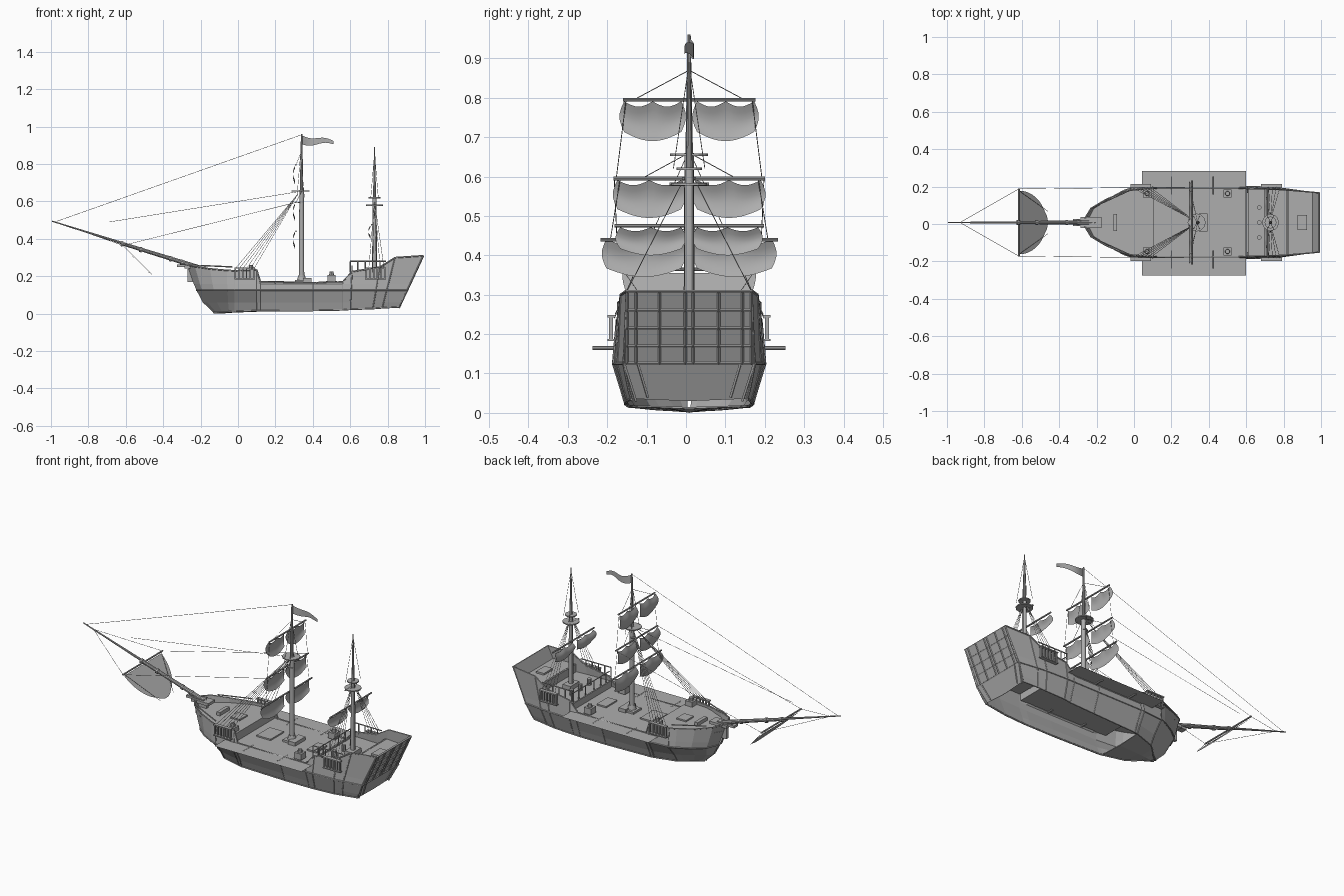
import bpy, bmesh, math
from mathutils import Vector

if "Cube" in bpy.data.objects:
    bpy.data.objects.remove(bpy.data.objects["Cube"], do_unlink=True)

CY = 0.008  # centreline
grey = bpy.data.materials.new("plain grey")
grey.use_nodes = True
grey.diffuse_color = (0.42, 0.42, 0.42, 1)
grey.node_tree.nodes["Principled BSDF"].inputs["Base Color"].default_value = (0.42, 0.42, 0.42, 1)


def finish(name, bm, smooth=False):
    bmesh.ops.translate(bm, verts=bm.verts, vec=(0, CY, 0))
    me = bpy.data.meshes.new(name)
    bm.to_mesh(me)
    bm.free()
    me.materials.append(grey)
    ob = bpy.data.objects.new(name, me)
    bpy.context.collection.objects.link(ob)
    if smooth:
        bpy.context.view_layer.objects.active = ob
        ob.select_set(True)
        bpy.ops.object.shade_smooth_by_angle()
        ob.select_set(False)
    return ob


def add_rod(bm, a, b, r1, r2=None, sides=6):
    a, b = Vector(a), Vector(b)
    d = b - a
    m = d.to_track_quat('Z', 'Y').to_matrix().to_4x4()
    m.translation = (a + b) / 2
    bmesh.ops.create_cone(bm, cap_ends=True, segments=sides, radius1=r1,
                          radius2=r1 if r2 is None else r2, depth=d.length, matrix=m)


def add_box(bm, c, s):
    vs = bmesh.ops.create_cube(bm, size=1)["verts"]
    bmesh.ops.scale(bm, verts=vs, vec=s)
    bmesh.ops.translate(bm, verts=vs, vec=c)


def rods(name, items, r, sides=6):
    bm = bmesh.new()
    for a, b in items:
        add_rod(bm, a, b, r, sides=sides)
    return finish(name, bm, sides > 6)


def boxes(name, items):
    bm = bmesh.new()
    for c, s in items:
        add_box(bm, c, s)
    return finish(name, bm)


def both(items):  # mirror pairs of points across the centreline
    flip = lambda p: (p[0], -p[1], p[2])
    return items + [(flip(a), flip(b)) for a, b in items]


# Hull stations: x at keel, x at rail, half width, keel z, rail z, bottom fullness
STATIONS = [(-.10, -.27, .012, .0, .26, .5), (-.09, -.23, .08, .0, .252, .2),
            (-.07, -.15, .13, .002, .24, .3), (-.045, -.06, .17, .004, .232, .45),
            (-.02, -.02, .183, .006, .23, .55),
            (.10, .10, .193, .01, .235, .72), (.12, .12, .193, .01, .17, .74),
            (.4, .4, .193, .011, .166, .8), (.56, .56, .193, .014, .17, .82),
            (.6, .61, .193, .017, .225, .84), (.72, .76, .188, .021, .25, .85),
            (.77, .84, .182, .025, .30, .86), (.86, .99, .167, .03, .31, .88)]
OPEN_FROM = 5  # the bottom is open aft of this station


def station_x(st, z):  # raked and, at the bow, curved
    t = (z - st[3]) / (st[4] - st[3])
    return st[0] + (st[1] - st[0]) * (t ** .45 if st[0] < 0 else t)


def section(st):
    w, zb, zt, f = st[2:]
    pts = [(0, zb), (w * f, zb + .006), (w * (.35 + .65 * f), .06), (w, .125),
           (w * .985, .16), (w * .95, zt)]
    return [Vector((station_x(st, z), y, z)) for y, z in pts]


SECTIONS = [section(s) for s in STATIONS]
bm = bmesh.new()
for side in (1, -1):
    grid = [[bm.verts.new((p.x, side * p.y, p.z)) for p in s] for s in SECTIONS]
    for k, (a, b) in enumerate(zip(grid, grid[1:])):
        for i in range(1 if k >= OPEN_FROM else 0, 5):
            bm.faces.new((a[i], b[i], b[i + 1], a[i + 1]))
    if side == 1:
        left = grid[-1]
    else:
        for i in range(5):  # transom
            bm.faces.new((left[i], left[i + 1], grid[-1][i + 1], grid[-1][i]))
bmesh.ops.remove_doubles(bm, verts=bm.verts, dist=.0005)
bmesh.ops.recalc_face_normals(bm, faces=bm.faces)
bmesh.ops.delete(bm, geom=[v for v in bm.verts if not v.link_faces], context='VERTS')
hull = finish("hull", bm)
sol = hull.modifiers.new("planking", 'SOLIDIFY')
sol.thickness = .005

# Wales along the hull and upright ribs
wales = []
for row in (1, 3, 5):
    wales += [(a[row], b[row]) for a, b in zip(SECTIONS, SECTIONS[1:])]
rods("hull_wales", both(wales), .004)
ribs = []
for s in SECTIONS[4:]:
    ribs += list(zip(s[1:], s[2:]))
rods("hull_ribs", both(ribs), .003)


# Transom lattice
def transom(y, z):
    return (.862 + (z - .03) * .464, y, z)


lattice = [(transom(-.16, z), transom(.16, z)) for z in (.125, .17, .215, .26, .308)]
lattice += both([(transom(y, .125), transom(y, .308)) for y in (.01, .075, .135, .158)])
lattice += both([(transom(.135, .03), transom(.165, .125)), (transom(.105, .04), transom(.13, .125))])
rods("transom_lattice", lattice, .004, 4)


# Decks
def deck(name, stations, z):
    bm = bmesh.new()
    rows = [[bm.verts.new((station_x(st, z), k * st[2] * .95, z)) for k in (-1, 1)]
            for st in stations]
    for a, b in zip(rows, rows[1:]):
        bm.faces.new((a[0], b[0], b[1], a[1]))
    finish(name, bm)


deck("bow_deck", STATIONS[:6], .215)
deck("quarter_deck", STATIONS[9:], .2)
deck("poop_deck", STATIONS[11:], .245)
bm = bmesh.new()
bm.faces.new([bm.verts.new((.32 + sx * .278, -.004 + sy * .28, .168))
              for sx, sy in ((-1, -1), (1, -1), (1, 1), (-1, 1))])
finish("waist_deck", bm)
boxes("deck_breaks", [((.1, 0, .192), (.008, .36, .046)), ((.6, 0, .185), (.008, .36, .04)),
                      ((.82, 0, .222), (.008, .34, .046))])

# Beakhead and bowsprit
boxes("beakhead", [((-.23, 0, .25), (.11, .06, .016)), ((-.27, 0, .257), (.11, .035, .014)),
                   ((-.235, 0, .205), (.07, .02, .07))])
bm = bmesh.new()
add_rod(bm, (-.2, 0, .245), (-.62, 0, .375), .012, .009, 10)
add_rod(bm, (-.5, 0, .34), (-.995, 0, .495), .008, .003, 10)
for x in (-.3, -.36, -.52, -.62):
    z = .245 - (x + .2) * .31
    add_rod(bm, (x - .006, 0, z), (x + .006, 0, z - .003), .014, sides=10)
finish("bowsprit", bm, True)

# Masts with tops
bm = bmesh.new()
add_rod(bm, (.34, 0, .165), (.34, 0, .66), .0145, .012, 12)
add_rod(bm, (.34, 0, .64), (.34, 0, .96), .010, .004, 10)
add_rod(bm, (.34, 0, .17), (.34, 0, .205), .026, .018, 12)
finish("main_mast", bm, True)
bm = bmesh.new()
add_rod(bm, (.73, 0, .2), (.73, 0, .62), .013, .011, 12)
add_rod(bm, (.73, 0, .6), (.73, 0, .89), .009, .003, 10)
finish("mizzen_mast", bm, True)
bm = bmesh.new()
for x, z, r in ((.335, .655, .048), (.335, .595, .018), (.73, .62, .032), (.73, .58, .045)):
    add_rod(bm, (x, 0, z - .003), (x, 0, z + .003), r, sides=12)
finish("mast_tops", bm)

# Yards
yards = [(.31, .168, .795), (.31, .192, .595), (.31, .225, .44),
         (.715, .19, .475), (.715, .05, .58), (-.615, .182, .365)]
rods("yards", [((x, -w, z), (x, w, z)) for x, w, z in yards], .0045, 8)


# Sails: two lobes each, hanging in scallops below a yard
def sail(name, x, z, w, h):
    bm = bmesh.new()
    n, m = 16, 5
    for side in (1, -1):
        rows = []
        for i in range(n + 1):
            u = i / n
            top = z - .004 - .13 * h * abs(math.sin(2 * math.pi * u))
            low = z - h * (.68 + .32 * math.sin(math.pi * (.1 + .8 * u)))
            row = []
            for j in range(m + 1):
                v = j / m
                y = .02 + (w - .02) * u + .012 * math.sin(math.pi * v) * (2 * u - 1)
                bulge = .012 * math.sin(math.pi * v)
                row.append(bm.verts.new((x - bulge, side * y, top + (low - top) * v)))
            rows.append(row)
        for a, b in zip(rows, rows[1:]):
            for j in range(m):
                bm.faces.new((a[j], a[j + 1], b[j + 1], b[j]))
    finish(name, bm, True)


sail("main_top_sail", .305, .795, .165, .105)
sail("main_middle_sail", .305, .595, .182, .1)
sail("main_lower_sail", .305, .445, .21, .1)
sail("mizzen_sail", .708, .475, .175, .075)

# Sprit sail, fanning down and aft
bm = bmesh.new()
rows = []
for i in range(11):
    t = i / 10
    w = .17 * math.sqrt(1 - .85 * t * t)
    rows.append([bm.verts.new((-.615 + .155 * t - .02 * t * k * k, w * k, .355 - .15 * t + .019 * t * k * k))
                 for k in (-1, -.6, -.2, .2, .6, 1)])
for a, b in zip(rows, rows[1:]):
    for j in range(5):
        bm.faces.new((a[j], b[j], b[j + 1], a[j + 1]))
finish("sprit_sail", bm, True)

# Pennant
bm = bmesh.new()
rows = []
for i in range(13):
    t = i / 12
    z = .93 - .015 * t - .008 * math.sin(2 * math.pi * t)
    rows.append([bm.verts.new((.34 + .17 * t, .012 * math.sin(5 * t), z + k * (.024 - .015 * t)))
                 for k in (-1, 1)])
for a, b in zip(rows, rows[1:]):
    bm.faces.new((a[0], b[0], b[1], a[1]))
finish("pennant", bm, True)

# Standing and running rigging
lines = [((-.98, 0, .49), (.335, 0, .955)), ((-.69, 0, .49), (.31, 0, .65))]
pairs = [((-.615, .18, .365), (.31, .19, .595)), ((-.93, 0, .475), (-.615, .18, .365)),
         ((.31, .14, .795), (.34, 0, .87)), ((.31, .16, .795), (.31, .185, .595)),
         ((.31, .175, .595), (.31, .2, .44)), ((.31, .12, .595), (.34, .01, .655)),
         ((-.615, .17, .365), (-.46, .06, .21))]
pairs += [((-.015 + .02 * i, .19, .24), (.32, .012, .64)) for i in range(6)]
pairs += [((.70 + .02 * i, .188, .25), (.73, .01, .6)) for i in range(5)]
pairs += [((x + k * .02, .04, .62), (x, .004, .86)) for x in (.335, .73) for k in (-1, 1)]
rods("rigging", lines + both(pairs), .0011, 4)

# Channels with deadeye blocks on the hull sides
items = []
for s in (1, -1):
    for x in (.035, .735):
        items += [((x, s * .197, z), (.11, .02, .006)) for z in (.185, .245)]
        items += [((x - .05 + .02 * i, s * .198, .215), (.007, .01, .06)) for i in range(6)]
boxes("channels", items)

# Rails on the quarter deck and bow
rails = [((.6, .18, .28), (.79, .178, .28)), ((-.2, .09, .258), (-.03, .168, .25))]
rails += [((x, .18, .22), (x, .18, .28)) for x in (.6, .64, .68, .72, .76)]
rods("rails", both(rails), .0035)
rods("cross_rail", [((.61, -.18, .255), (.61, .18, .255))]
     + both([((.61, y, .2), (.61, y, .255)) for y in (.04, .1, .15)]), .003)

# Guns on carriages
bm = bmesh.new()
for s in (1, -1):
    for x, z in ((.07, .225), (.5, .19)):
        add_box(bm, (x, s * .155, z), (.045, .045, .035))
        add_rod(bm, (x, s * .155, z + .015), (x, s * .155, z + .035), .014, .011, 10)
    for x in (.2, .42):
        add_rod(bm, (x, s * .15, .165), (x, s * .245, .165), .005, sides=8)
finish("guns", bm)

# Deck fittings: hatches, mast step, capstan, bitts
boxes("deck_fittings", [((.37, 0, .18), (.045, .095, .02)), ((.34, 0, .175), (.07, .07, .012)),
                        ((.2, 0, .172), (.09, .12, .008)), ((.5, 0, .172), (.06, .1, .008)),
                        ((0, 0, .219), (.06, .07, .008)), ((.73, 0, .21), (.05, .08, .03)),
                        ((-.1, 0, .225), (.02, .09, .02)), ((.9, 0, .25), (.05, .08, .01))])
rods("capstan", [((.67, y, .2), (.67, y, .235)) for y in (-.08, 0, .08)], .012, 10)
